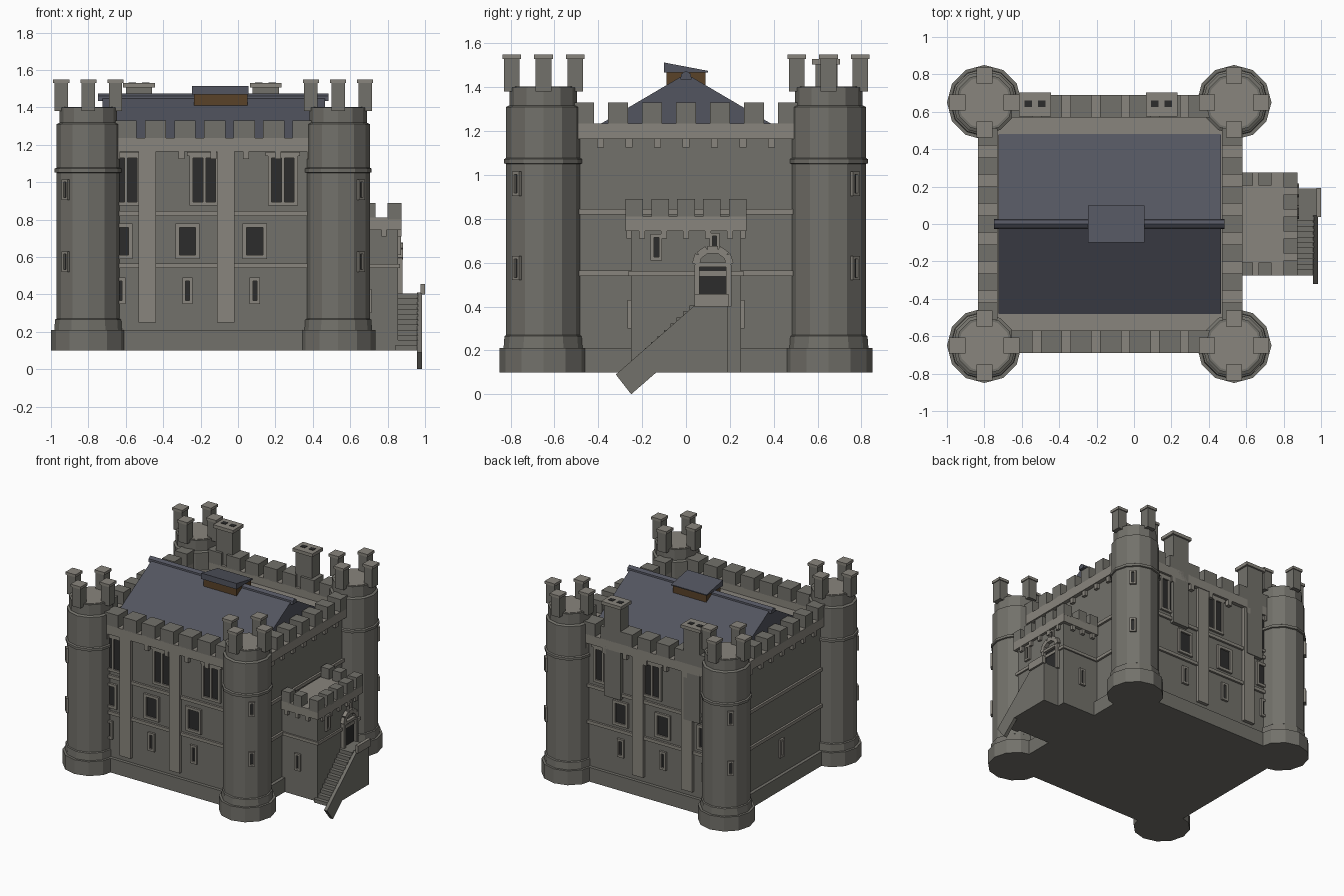
import bpy, bmesh, math
from mathutils import Matrix, Vector

if "Cube" in bpy.data.objects:
    bpy.data.objects.remove(bpy.data.objects["Cube"])


def material(name, r, g, b):
    m = bpy.data.materials.new(name)
    m.diffuse_color = (r, g, b, 1)
    m.use_nodes = True
    m.node_tree.nodes["Principled BSDF"].inputs["Base Color"].default_value = m.diffuse_color
    return m


WALL = material("stone", 0.17, 0.165, 0.145)
TRIM = material("trim_stone", 0.25, 0.235, 0.205)
SLATE = material("slate", 0.085, 0.09, 0.115)
DARK = material("dark_glass", 0.025, 0.025, 0.025)
WOOD = material("wood", 0.10, 0.055, 0.022)


def finish(name, bm, mat):
    bmesh.ops.recalc_face_normals(bm, faces=bm.faces[:])
    me = bpy.data.meshes.new(name)
    bm.to_mesh(me)
    bm.free()
    me.materials.append(mat)
    ob = bpy.data.objects.new(name, me)
    bpy.context.collection.objects.link(ob)
    return ob


def boxes(name, mats, mat):
    bm = bmesh.new()
    for m in mats:
        bmesh.ops.create_cube(bm, size=1, matrix=m)
    return finish(name, bm, mat)


def bx(x0, x1, y0, y1, z0, z1):
    c = Vector(((x0 + x1) / 2, (y0 + y1) / 2, (z0 + z1) / 2))
    return Matrix.Translation(c) @ Matrix.Diagonal((x1 - x0, y1 - y0, z1 - z0, 1))


def prism(name, pts, x0, x1, mat):
    """Extrude a (y, z) profile along x."""
    bm = bmesh.new()
    f = bm.faces.new([bm.verts.new((x0, y, z)) for y, z in pts])
    r = bmesh.ops.extrude_face_region(bm, geom=[f])
    bmesh.ops.translate(bm, vec=(x1 - x0, 0, 0),
                        verts=[v for v in r["geom"] if isinstance(v, bmesh.types.BMVert)])
    return finish(name, bm, mat)


def lathe(name, prof, cx, cy, mat, n=12):
    bm = bmesh.new()
    rings = [[bm.verts.new((cx + r * math.cos(2 * math.pi * i / n),
                            cy + r * math.sin(2 * math.pi * i / n), z)) for i in range(n)]
             for r, z in prof]
    for a, b in zip(rings, rings[1:]):
        for i in range(n):
            bm.faces.new((a[i], a[(i + 1) % n], b[(i + 1) % n], b[i]))
    bm.faces.new(rings[0])
    bm.faces.new(rings[-1])
    return finish(name, bm, mat)


frames, panes = [], []


def window(x, y, ang, z0, z1, w, b=0.018, lights=1, hood=False):
    """Framed opening on a wall whose outward normal is at angle ang (degrees)."""
    base = Matrix.Translation((x, y, 0)) @ Matrix.Rotation(math.radians(ang), 4, 'Z')
    h = w / 2
    panes.append(base @ bx(-0.02, 0.004, -h + b / 2, h - b / 2, z0 + b / 2, z1 - b / 2))
    bars = [(-h, -h + b, z0, z1), (h - b, h, z0, z1), (-h, h, z0, z0 + b), (-h, h, z1 - b, z1)]
    if lights == 2:
        bars.append((-0.008, 0.008, z0, z1))
    if hood:
        bars += [(-h - 0.012, h + 0.012, z1 - 0.01, z1 + 0.012)]
    for u0, u1, a, c in bars:
        frames.append(base @ bx(-0.02, 0.016, u0, u1, a, c))


X0, X1, Y = -0.81, 0.55, 0.66          # main wall planes
XC = (X0 + X1) / 2
TX, TY = (-0.80, 0.535), 0.65          # tower centres

# main block and plinth
boxes("main_block", [bx(X0, X1, -Y, Y, 0.1, 1.17)], WALL)
boxes("plinth", [bx(X0 - .025, X1 + .025, -Y - .025, Y + .025, 0.1, 0.21)], WALL)
boxes("roof_walk", [bx(X0 + .02, X1 - .02, -Y + .02, Y - .02, 1.16, 1.175)], TRIM)

# corner towers
prof = [(.2, .1), (.2, .21), (.182, .21), (.178, .265), (.17, .27), (.17, 1.05), (.18, 1.053),
        (.18, 1.072), (.17, 1.078), (.17, 1.31), (.154, 1.318), (.154, 1.40)]
merl, caps = [], []
for i, tx in enumerate(TX):
    for sy in (-1, 1):
        ty = sy * TY
        lathe("corner_tower", prof, tx, ty, WALL)
        lathe("tower_deck", [(.14, 1.39), (.14, 1.403)], tx, ty, TRIM)
        for dx, dy in ((1, 0), (-1, 0), (0, 1), (0, -1)):
            x, y = tx + dx * .145, ty + dy * .145
            merl.append(bx(x - .036, x + .036, y - .036, y + .036, 1.38, 1.535))
            caps.append(bx(x - .043, x + .043, y - .043, y + .043, 1.53, 1.55))
        # diagonal arrow slits on the outer facet
        sx = 2 * i - 1
        for z in (.52, .905):
            window(tx + sx * .116, ty + sy * .116, math.degrees(math.atan2(sy, sx)), z, z + .11, .045, .013)
boxes("tower_merlons", merl, WALL)
boxes("tower_merlon_caps", caps, TRIM)

# parapet bands, merlons, corbels and string courses
para, mer, corb, strings = [], [], [], []
for s in (-1, 1):
    ya, yb = sorted((s * .57, s * .69))
    para.append(bx(X0, X1, ya, yb, 1.165, 1.235))
    xa, xb = (-.835, -.73) if s < 0 else (.47, .58)
    para.append(bx(xa, xb, -.57, .57, 1.165, 1.235))
    for k in range(-3, 4):
        xm, ym = XC + .005 + k * .158, k * .155
        mer.append(bx(xm - .057, xm + .057, ya, yb, 1.23, 1.33))
        mer.append(bx(xa, xb, ym - .045, ym + .045, 1.23, 1.33))
        yc, xc, yk = s * .67, XC + k * .172, k * .13
        corb.append(bx(xc - .016, xc + .016, yc - .02, yc + .02, 1.125, 1.17))
        xw = X0 if s < 0 else X1
        corb.append(bx(xw - .022, xw + .022, yk - .016, yk + .016, 1.125, 1.17))
    for z in (.54, .82):
        strings.append(bx(X0, X1, s * Y - .016, s * Y + .016, z, z + .025))
        strings.append(bx(xw - .016, xw + .016, -Y, Y, z, z + .025))
boxes("parapet", para, TRIM)
boxes("merlons", mer, WALL)
boxes("corbels", corb, TRIM)
boxes("string_courses", strings, TRIM)

# buttresses and windows, front and back alike
butt = []
for s in (-1, 1):
    for x in (-.485, -.065):
        ya, yb = sorted((s * .64, s * .685))
        butt.append(bx(x - .046, x + .046, ya, yb, .25, 1.168))
    for k in range(3):
        window(-.60 + .42 * k, s * Y, s * 90, .875, 1.15, .16, .02, 2, True)
        window(-.63 + .36 * k, s * Y, s * 90, .59, .78, .13, .021)
        window(-.63 + .36 * k, s * Y, s * 90, .35, .49, .056, .017)
boxes("buttresses", butt, TRIM)
window(X0, 0, 180, .34, .48, .05, .015)

# pitched roof with ridge cap and louvre
prism("main_roof", [(-.48, 1.165), (.48, 1.165), (.48, 1.18), (0, 1.462), (-.48, 1.18)], -.725, .465, SLATE)
prism("ridge_cap", [(-.026, 1.435), (.026, 1.435), (.022, 1.46), (0, 1.475), (-.022, 1.46)], -.748, .485, SLATE)
boxes("louvre_box", [bx(-.235, .05, -.088, .088, 1.40, 1.47)], WOOD)
prism("louvre_roof", [(-.1, 1.468), (.1, 1.468), (.1, 1.475), (-.1, 1.513)], -.245, .057, SLATE)

# rear chimneys
for x in (-.53, .148):
    boxes("chimney_stack", [bx(x - .07, x + .07, .59, .69, .8, 1.51)], WALL)
    boxes("chimney_cap", [bx(x - .085, x + .085, .575, .703, 1.505, 1.53)], TRIM)
    boxes("chimney_flues", [bx(x + d - .02, x + d + .02, .625, .66, 1.52, 1.533) for d in (-.036, .036)], DARK)

# entrance forebuilding
FX = .855
boxes("forebuilding", [bx(.5, FX, -.25, .25, .1, .77)], WALL)
boxes("forebuilding_string", [bx(.5, FX + .012, -.262, .262, .54, .563)], TRIM)
boxes("forebuilding_parapet", [bx(.56, FX + .02, -.275, .275, .745, .81)], TRIM)
fm = [bx(.80, FX + .02, k * .118 - .04, k * .118 + .04, .80, .89) for k in range(-2, 3)]
fc = [bx(FX - .01, FX + .018, k * .1 - .014, k * .1 + .014, .71, .75) for k in range(-2, 3)]
for s in (-1, 1):
    for x in (.60, .70):
        fm.append(bx(x - .035, x + .035, s * .24 - .035, s * .24 + .035, .80, .89))
    for x in (.6, .69, .78):
        fc.append(bx(x - .014, x + .014, s * .252 - .02, s * .252 + .02, .71, .75))
    window(.69, s * .25, s * 90, .30, .43, .05, .015)
boxes("forebuilding_merlons", fm, WALL)
boxes("forebuilding_corbels", fc, TRIM)
window(FX, -.135, 0, .61, .73, .052, .015)
window(FX, .13, 0, .65, .735, .045, .013)

# doorway with arched voussoirs
boxes("door", [bx(FX - .02, FX + .006, .055, .19, .40, .59)], DARK)
door = [bx(FX - .02, FX + .025, y - .012, y + .012, .40, .59) for y in (.05, .195)]
door.append(bx(FX - .02, FX + .025, .04, .205, .58, .60))
for a in (0, 1, 2, 3, 4):
    t = math.radians(18 + 36 * a)
    door.append(Matrix.Translation((FX, .122 + .075 * math.cos(t), .595 + .065 * math.sin(t)))
                @ Matrix.Rotation(t, 4, 'X') @ Matrix.Diagonal((.055, .034, .046, 1)))
boxes("door_surround", door, TRIM)

# stairs, landing and raking side wall
n, y0, y1, z0, z1 = 11, -.275, .045, .1, .405
pts = [(.19, z0), (y0, z0)]
for i in range(n):
    y, z = y0 + (y1 - y0) * i / n, z0 + (z1 - z0) * (i + 1) / n
    pts += [(y, z), (y + (y1 - y0) / n, z)]
pts.append((.19, z1))
prism("stairs", pts, .84, .962, WALL)
prism("stair_side_wall", [(-.32, .09), (-.25, 0), (-.135, .1), (.19, .1), (.19, .41), (.045, .41)], .958, .985, WALL)
boxes("landing_parapet", [bx(.975, 1.0, .038, .193, .40, .457)], TRIM)

boxes("window_frames", frames, TRIM)
boxes("window_panes", panes, DARK)
